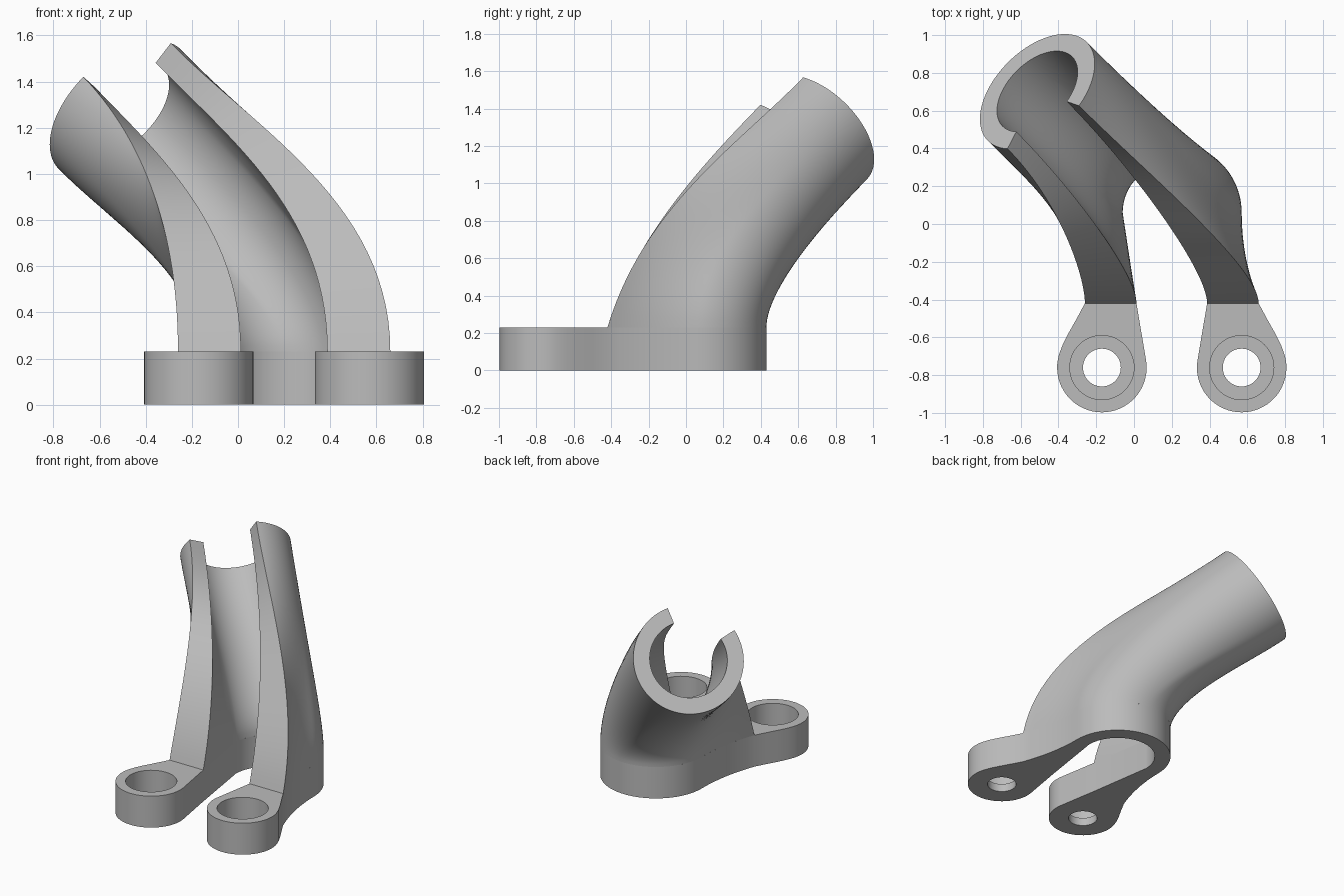
import bpy, bmesh, math
from mathutils import Vector

if "Cube" in bpy.data.objects:
    bpy.data.objects.remove(bpy.data.objects["Cube"])

CX, CY, H = 0.20, 0.06, 0.23          # centre of the rear arc, plate height
R_OUT, R_IN = 0.37, 0.26              # tube radii
GAP = math.radians(39)                # half opening of the tube
LUG_U, LUG_Y, LUG_R = 0.37, -0.76, 0.237
FRONT_Y = -0.42

metal = bpy.data.materials.new("grey_metal")
metal.diffuse_color = (0.5, 0.5, 0.5, 1)
metal.use_nodes = True
metal.node_tree.nodes["Principled BSDF"].inputs["Base Color"].default_value = metal.diffuse_color


def finish(name, bm):
    bmesh.ops.recalc_face_normals(bm, faces=bm.faces)
    me = bpy.data.meshes.new(name)
    bm.to_mesh(me)
    bm.free()
    me.materials.append(metal)
    ob = bpy.data.objects.new(name, me)
    bpy.context.collection.objects.link(ob)
    return ob


def smooth(ob):
    bpy.ops.object.select_all(action='DESELECT')
    ob.select_set(True)
    bpy.context.view_layer.objects.active = ob
    bpy.ops.object.shade_smooth_by_angle(angle=math.radians(30))


def side(s, inner):
    """Flank of the horseshoe, from the rear arc (s=0) to the arm front (s=1)."""
    y = CY + (FRONT_Y - CY) * s
    return (R_IN - 0.073 * s, y) if inner else (R_OUT + 0.09 * s * s, y)


def arc(cx, cy, r, a0, a1, n):
    return [(cx + r * math.cos(math.radians(a0 + (a1 - a0) * i / n)),
             cy + r * math.sin(math.radians(a0 + (a1 - a0) * i / n))) for i in range(n + 1)]


# --- horseshoe base plate with two lugs
half = arc(0, CY, R_OUT, 90, 0, 20)
half += [side(s / 8, False) for s in range(1, 9)]
half += [(0.503, -0.5), (0.548, -0.58), (0.578, -0.64)]
half += arc(LUG_U, LUG_Y, LUG_R, 22, -190, 36)
half += [side(1, True)]
half += arc(0, CY, R_IN, 0, 90, 20)
outline = half + [(-u, y) for u, y in reversed(half[1:-1])]
# mirrored halves meet at the rear; build each half as its own strip of the plate
bm = bmesh.new()
faces = []
cache = {}


def vert(u, y):
    key = (round(u, 5), round(y, 5))
    if key not in cache:
        cache[key] = bm.verts.new((CX + u, y, 0))
    return cache[key]


for sgn in (1, -1):
    faces.append(bm.faces.new([vert(sgn * u, y) for u, y in half]))
bmesh.ops.dissolve_degenerate(bm, dist=1e-5, edges=bm.edges)
bmesh.ops.recalc_face_normals(bm, faces=bm.faces)
res = bmesh.ops.extrude_face_region(bm, geom=bm.faces[:])
bmesh.ops.translate(bm, vec=(0, 0, H),
                    verts=[g for g in res["geom"] if isinstance(g, bmesh.types.BMVert)])
# drop any inner wall left on the symmetry line
bmesh.ops.delete(bm, geom=[f for f in bm.faces if all(abs(v.co.x - CX) < 1e-5 for v in f.verts)],
                 context='FACES')
plate = finish("base_plate", bm)

# --- counterbored bolt holes
for sgn in (1, -1):
    for r, z0, z1 in ((0.17, 0.06, 0.4), (0.10, -0.2, 0.3)):
        bm = bmesh.new()
        bmesh.ops.create_cone(bm, cap_ends=True, segments=48, radius1=r, radius2=r, depth=z1 - z0)
        bmesh.ops.translate(bm, vec=(CX + sgn * LUG_U, LUG_Y, (z0 + z1) / 2), verts=bm.verts)
        cutter = finish("hole_cutter", bm)
        cutter.hide_render = True
        mod = plate.modifiers.new("hole", 'BOOLEAN')
        mod.operation, mod.solver, mod.object = 'DIFFERENCE', 'EXACT', cutter
        bpy.context.view_layer.objects.active = plate
        bpy.ops.object.modifier_apply(modifier=mod.name)
        bpy.data.objects.remove(cutter)
smooth(plate)

# --- open tube lofted from the horseshoe to a tilted ring
END = Vector((-0.512, 0.702, 1.28))
n = Vector((-0.57, 0.57, 0.59)).normalized()
e2 = Vector((0.81, 0.487, 0.313))
e2 = (e2 - n * e2.dot(n)).normalized()
g = n.cross(e2)
if g.z < 0:
    g = -g


def base_point(phi, inner):
    """Horseshoe point and how far it lies along the arm (0 rear, 1 front)."""
    sgn, p = (1, phi) if phi <= math.pi else (-1, 2 * math.pi - phi)
    if p >= math.pi / 2:
        r = R_IN if inner else R_OUT
        u, y, s = r * math.sin(p), CY - r * math.cos(p), 0
    else:
        s = (math.pi / 2 - p) / (math.pi / 2 - GAP)
        u, y = side(s, inner)
    return Vector((CX + sgn * u, y, H)), s, p


def track(phi, inner, t):
    """Curve from a horseshoe point, rising vertically, to its point on the ring."""
    p0, s, p = base_point(phi, inner)
    r = R_IN if inner else R_OUT
    p1 = END + r * (math.cos(phi) * g + math.sin(phi) * e2)
    chord = (p1 - p0).length
    lift = 0.5 + 0.5 * (math.pi - p) / (math.pi - GAP)
    t0 = Vector((0, 0.3 * s, 1)) * chord * lift
    t1 = n * chord * 0.95
    return ((2 * t**3 - 3 * t**2 + 1) * p0 + (t**3 - 2 * t**2 + t) * t0
            + (3 * t**2 - 2 * t**3) * p1 + (t**3 - t**2) * t1)


N, ROWS = 72, 28
phis = [GAP + (2 * math.pi - 2 * GAP) * i / N for i in range(N + 1)]
bm = bmesh.new()
rows = []
for j in range(ROWS + 1):
    t = j / ROWS
    rows.append([bm.verts.new(track(p, False, t)) for p in phis]
                + [bm.verts.new(track(p, True, t)) for p in reversed(phis)])
M = 2 * (N + 1)
for a, b in zip(rows, rows[1:]):
    for i in range(M):
        k = (i + 1) % M
        bm.faces.new((a[i], a[k], b[k], b[i]))
top = rows[-1]
for i in range(N):
    bm.faces.new((top[i], top[i + 1], top[M - 2 - i], top[M - 1 - i]))
smooth(finish("curved_open_tube", bm))
